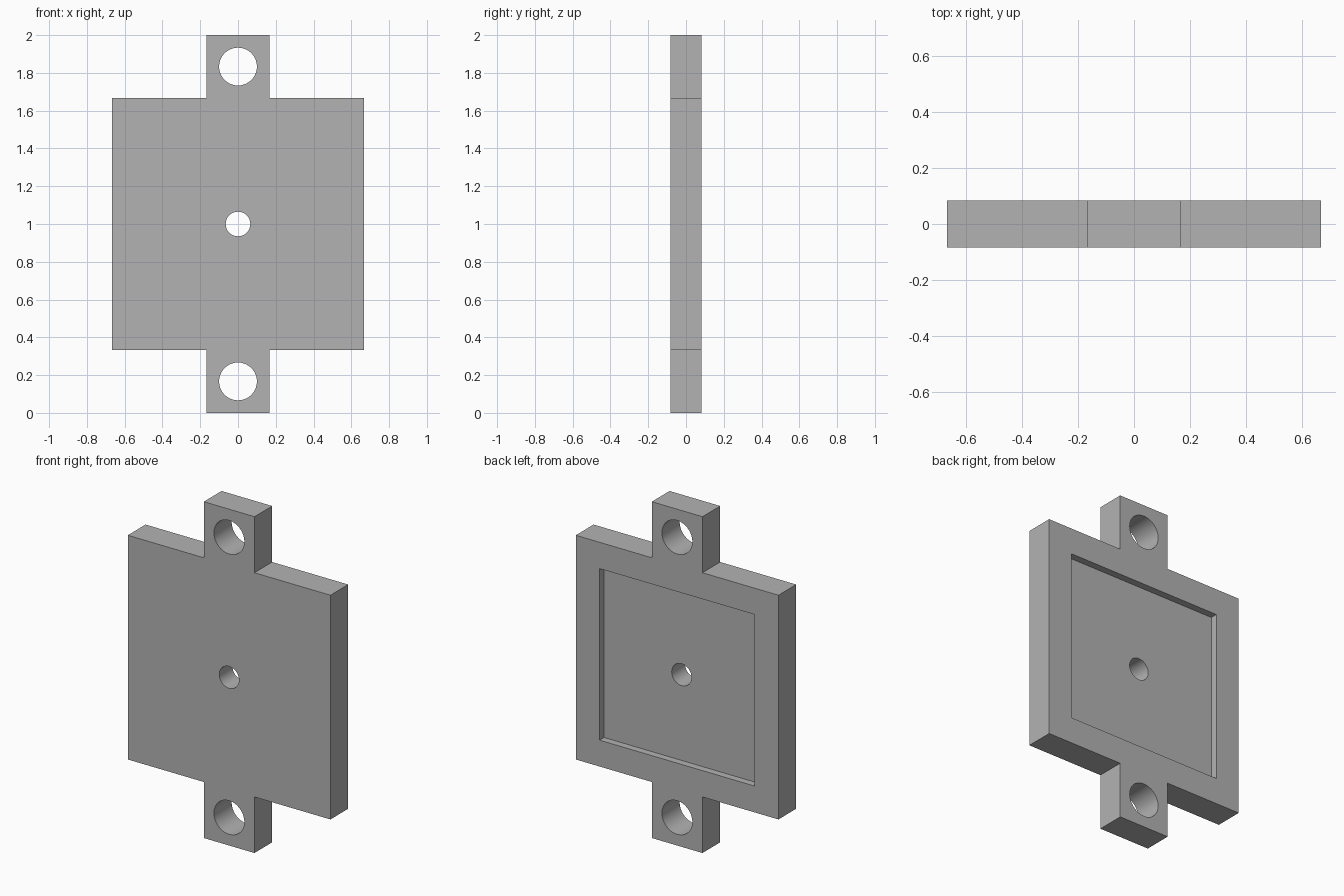
import bpy
import bmesh
import math
from mathutils import Matrix, Vector

cube = bpy.data.objects.get("Cube")
if cube:
    bpy.data.objects.remove(cube, do_unlink=True)

HALF_DEPTH = 1 / 12
BODY = 2 / 3          # half width of the square body
TAB = 1 / 6           # half width of the mounting tabs
MID = 1.0             # height of the centre
RECESS = 0.51
RECESS_DEPTH = 0.042

# Material
grey = bpy.data.materials.new("plain_grey")
grey.use_nodes = True
colour = (0.45, 0.45, 0.45, 1)
grey.diffuse_color = colour
grey.node_tree.nodes["Principled BSDF"].inputs["Base Color"].default_value = colour


def make_object(name, bm):
    mesh = bpy.data.meshes.new(name)
    bmesh.ops.recalc_face_normals(bm, faces=bm.faces)
    bm.to_mesh(mesh)
    bm.free()
    mesh.materials.append(grey)
    obj = bpy.data.objects.new(name, mesh)
    bpy.context.collection.objects.link(obj)
    return obj


def hole_cutter(name, z, radius):
    bm = bmesh.new()
    place = Matrix.Translation((0, 0, z)) @ Matrix.Rotation(math.pi / 2, 4, "X")
    bmesh.ops.create_cone(bm, cap_ends=True, segments=64, radius1=radius,
                          radius2=radius, depth=1, matrix=place)
    return make_object(name, bm)


# Plate: square body with a tab above and below, extruded from one outline
quarter = [(BODY, 0), (BODY, BODY), (TAB, BODY), (TAB, 1)]
right_half = [(x, -z) for x, z in reversed(quarter[1:])] + quarter[1:]
outline = right_half + [(-x, -z) for x, z in right_half]
bm = bmesh.new()
face = bm.faces.new([bm.verts.new((x, -HALF_DEPTH, MID + z)) for x, z in outline])
swept = bmesh.ops.extrude_face_region(bm, geom=[face])["geom"]
bmesh.ops.translate(bm, vec=Vector((0, 2 * HALF_DEPTH, 0)),
                    verts=[v for v in swept if isinstance(v, bmesh.types.BMVert)])
plate = make_object("mounting_plate", bm)

# Square recess in the back
bm = bmesh.new()
bmesh.ops.create_cube(bm, size=1)
bmesh.ops.scale(bm, vec=(2 * RECESS, 0.2, 2 * RECESS), verts=bm.verts)
bmesh.ops.translate(bm, vec=(0, HALF_DEPTH - RECESS_DEPTH + 0.1, MID), verts=bm.verts)
cutters = [make_object("recess_cutter", bm)]

# Centre hole and tab holes
cutters.append(hole_cutter("centre_hole_cutter", MID, 0.065))
for side, z in (("upper", 2 - TAB), ("lower", TAB)):
    cutters.append(hole_cutter(side + "_hole_cutter", z, 0.1))

bpy.ops.object.select_all(action="DESELECT")
bpy.context.view_layer.objects.active = plate
plate.select_set(True)
for cutter in cutters:
    cutter.hide_render = True
    cut = plate.modifiers.new(cutter.name, "BOOLEAN")
    cut.operation = "DIFFERENCE"
    cut.solver = "EXACT"
    cut.object = cutter
    bpy.ops.object.modifier_apply(modifier=cut.name)
    bpy.data.objects.remove(cutter, do_unlink=True)

bpy.ops.object.shade_smooth_by_angle(angle=math.radians(30))
